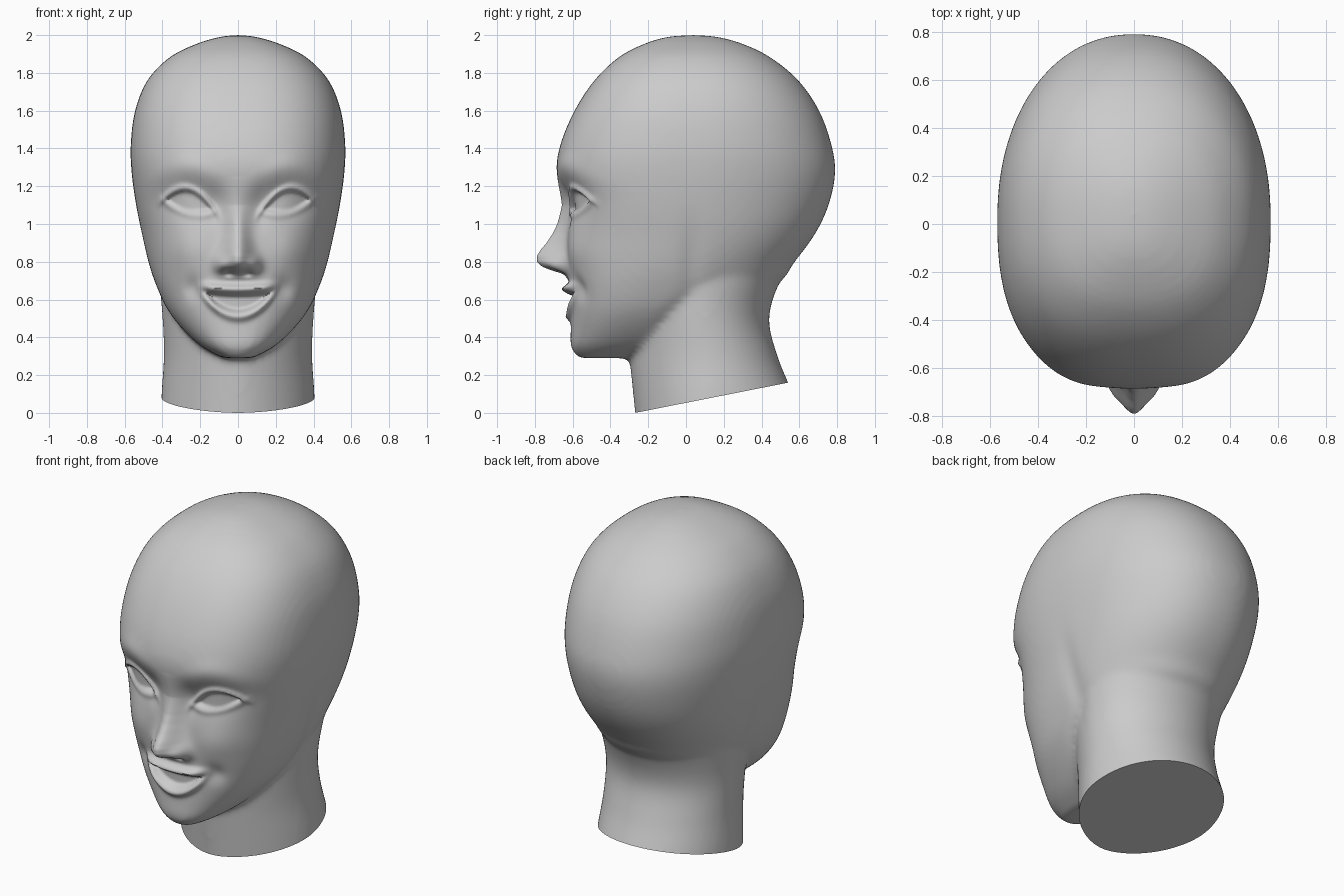
import bpy, bmesh, math
from mathutils import Vector

cube = bpy.data.objects.get("Cube")
if cube:
    bpy.data.objects.remove(cube)

# Plain matte colour
grey = bpy.data.materials.new("plain grey")
grey.use_nodes = True
GREY = (0.6, 0.6, 0.6, 1)
grey.diffuse_color = GREY
grey.node_tree.nodes["Principled BSDF"].inputs["Base Color"].default_value = GREY

# Sections: height, front y, widest y, back y, half width
HEAD = [(2, 0.03, 0.04, 0.05, 0.01), (1.99, -0.1, 0.04, 0.17, 0.1),
        (1.95, -0.23, 0.04, 0.31, 0.23), (1.88, -0.36, 0.04, 0.45, 0.365),
        (1.76, -0.485, 0.04, 0.595, 0.48), (1.6, -0.59, 0.03, 0.705, 0.545),
        (1.42, -0.665, 0.02, 0.77, 0.568), (1.27, -0.685, 0.01, 0.79, 0.563),
        (1.1, -0.64, 0, 0.755, 0.54), (0.95, -0.63, 0, 0.685, 0.51),
        (0.8, -0.625, -0.04, 0.575, 0.475), (0.68, -0.62, -0.1, 0.47, 0.435),
        (0.55, -0.61, -0.16, 0.1, 0.375), (0.44, -0.61, -0.22, -0.02, 0.29),
        (0.35, -0.61, -0.3, -0.13, 0.19), (0.29, -0.57, -0.4, -0.25, 0.08)]
NECK = [(-0.1, -0.26, 0.13, 0.63, 0.41), (0.1, -0.28, 0.13, 0.565, 0.405),
        (0.3, -0.3, 0.12, 0.485, 0.393), (0.5, -0.31, 0.1, 0.44, 0.4),
        (0.7, -0.31, 0.1, 0.5, 0.42), (0.9, -0.3, 0.1, 0.63, 0.44)]


def spline(rows, steps):
    """Smooth in-between rows through the given ones."""
    pts = [Vector(r) for r in rows]
    pts = [2 * pts[0] - pts[1]] + pts + [2 * pts[-1] - pts[-2]]
    for i in range(1, len(pts) - 2):
        a, b, c, d = pts[i - 1:i + 3]
        for k in range(steps):
            t = k / steps
            yield b + t / 2 * ((c - a) + t * ((2 * a - 5 * b + 4 * c - d) + t * (3 * (b - c) + d - a)))
    yield pts[-2]


def loft(bm, rows, power_front, power_back, sides=96):
    """Closed skin over rounded-box sections."""
    rings = []
    for z, front, mid, back, width in spline(rows, 6):
        ring = []
        for i in range(sides):
            angle = math.tau * i / sides
            c, s = math.cos(angle), math.sin(angle)
            p = 2 / (power_front if s < 0 else power_back)
            depth = (mid - front) if s < 0 else (back - mid)
            x = math.copysign(abs(c) ** p, c) * width
            y = mid + math.copysign(abs(s) ** p, s) * depth
            ring.append(bm.verts.new((x, y, z)))
        rings.append(ring)
    for lower, upper in zip(rings, rings[1:]):
        for i in range(sides):
            j = (i + 1) % sides
            bm.faces.new((lower[i], lower[j], upper[j], upper[i]))
    bm.faces.new(rings[0])
    bm.faces.new(rings[-1])


def bump(x, z, cx, cz, sx, sz):
    return math.exp(-((x - cx) / sx) ** 2 - ((z - cz) / sz) ** 2)


def step(v, size):
    t = min(max(v / size, 0), 1)
    return t * t * (3 - 2 * t)


# Nose height along its length
NOSE = [(0.7, 0), (0.735, 0.025), (0.755, 0.09), (0.775, 0.14), (0.8, 0.163), (0.83, 0.163),
        (0.86, 0.145), (0.9, 0.11), (0.95, 0.075), (1, 0.05), (1.1, 0.018), (1.25, 0)]


def nose_height(z):
    for (z0, h0), (z1, h1) in zip(NOSE, NOSE[1:]):
        if z0 <= z <= z1:
            return h0 + (h1 - h0) * (z - z0) / (z1 - z0)
    return 0


def face_relief(a, z):
    """Forward offset of the face at side distance a and height z."""
    # Nose with wings and nostrils
    out = nose_height(z) * math.exp(-(a / (0.055 + 0.022 * step(1 - z, 0.2))) ** 2)
    out += 0.045 * bump(a, z, 0.085, 0.785, 0.04, 0.045)
    out -= 0.02 * bump(a, z, 0.05, 0.74, 0.025, 0.016)
    # Brow, eye socket, cheek and smile fold
    brow = 1.31 - 2.2 * (a - 0.28) ** 2
    out += 0.01 * bump(a, z, 0.28, brow, 0.15, 0.06)
    out -= 0.038 * bump(a, z, 0.25, 1.14, 0.14, 0.1)
    out -= 0.02 * bump(a, z, 0.12, 1.09, 0.05, 0.1)
    out += 0.025 * bump(a, z, 0.27, 0.86, 0.13, 0.12)
    out -= 0.022 * bump(a, z, 0.24, 0.66, 0.05, 0.06)
    # Almond eye: raised lids around a sunken eyeball
    t = (a - 0.26) / 0.13
    if abs(t) < 1.4:
        tilt = 1.1 + 0.028 * t
        arch = max(1 - t * t, -0.5)
        above, below = tilt + 0.075 * arch - z, z - tilt + 0.034 * arch
        fade = step(1.4 - abs(t), 0.5)
        out += 0.02 * fade * math.exp(-((above + 0.012) / 0.02) ** 2)
        out += 0.009 * fade * math.exp(-((below + 0.014) / 0.02) ** 2)
        out += step(min(above, below), 0.02) * (0.03 * bump(a, z, 0.26, 1.12, 0.09, 0.08) - 0.022)
    # Smiling mouth: lips around a sunken opening
    if a < 0.26:
        top = 0.635 + 0.4 * a * a
        low = 0.53 + 3.2 * a * a
        fade = step(0.23 - a, 0.1)
        out += 0.04 * fade * math.exp(-((z - top - 0.02) / 0.023) ** 2)
        out += 0.028 * fade * math.exp(-((z - low + 0.02) / 0.024) ** 2)
        out -= 0.028 * step(min(top - z, z - low), 0.024)
    return out


# Head and neck fused into one smooth skin
bm = bmesh.new()
loft(bm, HEAD, 2.5, 2.15)
loft(bm, NECK, 1.75, 2)
bmesh.ops.recalc_face_normals(bm, faces=bm.faces)
mesh = bpy.data.meshes.new("head")
bm.to_mesh(mesh)
bm.free()
head = bpy.data.objects.new("head", mesh)
bpy.context.scene.collection.objects.link(head)
remesh = head.modifiers.new("fuse", "REMESH")
remesh.mode = "VOXEL"
remesh.voxel_size = 0.02
soften = head.modifiers.new("soften", "SMOOTH")
soften.factor = 0.5
soften.iterations = 8
head.modifiers.new("refine", "SUBSURF").levels = 1
bpy.context.view_layer.update()
depsgraph = bpy.context.evaluated_depsgraph_get()
skin = bpy.data.meshes.new_from_object(head.evaluated_get(depsgraph))
head.modifiers.clear()
head.data = skin

# Sculpt the face, then the hollow behind the jaw
for v in skin.vertices:
    x, y, z = v.co
    if y < -0.3 and 0.42 < z < 1.55:
        v.co.y -= face_relief(abs(x), z) * step(-0.3 - y, 0.15)
    v.co.x -= math.copysign(0.015, x) * bump(y, z, 0.03, 0.78, 0.06, 0.2) * step(abs(x), 0.3)

# Slanted flat cut under the neck
bm = bmesh.new()
bm.from_mesh(skin)
cut = bmesh.ops.bisect_plane(bm, geom=bm.verts[:] + bm.edges[:] + bm.faces[:],
                             plane_co=(0, -0.27, 0), plane_no=(0, -0.16, 0.81), clear_inner=True)
rim = [e for e in cut["geom_cut"] if isinstance(e, bmesh.types.BMEdge)]
bmesh.ops.holes_fill(bm, edges=rim)
bm.to_mesh(skin)
bm.free()

skin.materials.clear()
skin.materials.append(grey)
bpy.context.view_layer.objects.active = head
head.select_set(True)
bpy.ops.object.shade_smooth_by_angle(angle=math.radians(65))
